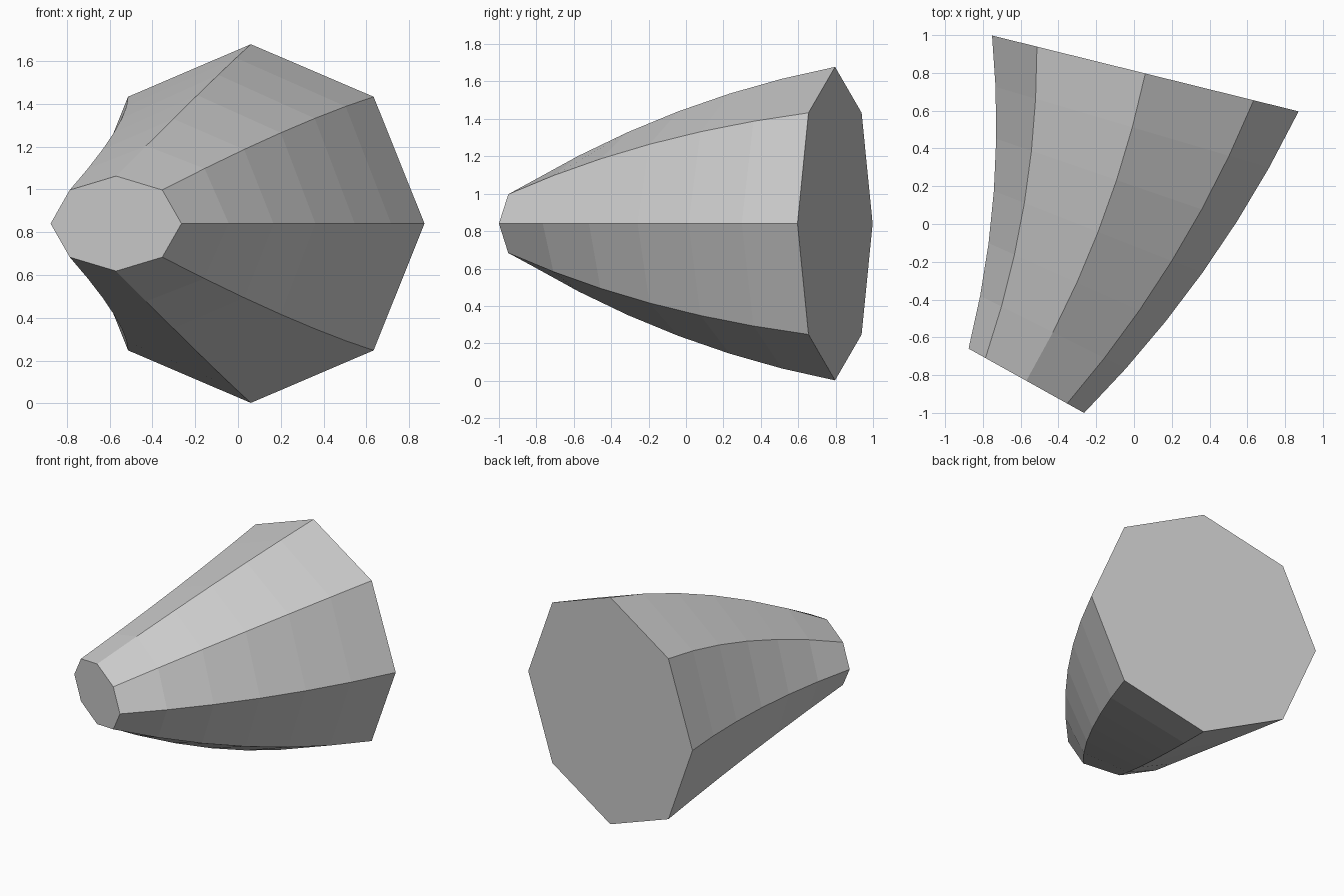
import bpy, bmesh
from math import sin, cos, radians, tau

cube = bpy.data.objects.get("Cube")
if cube:
    bpy.data.objects.remove(cube)

SIDES, SEGMENTS, MID_Z = 8, 6, 0.84


def lerp(a, b, t, bulge=0.0):
    """Blend a to b, pushed out by bulge at the middle."""
    return a + (b - a) * t + 4 * t * (1 - t) * bulge


def make_ring(bm, t):
    """Elliptical cross-section at t along the bent path."""
    cx = lerp(-0.57, 0.06, t, 0.065)
    cy = lerp(-0.83, 0.797, t, -0.025)
    turn = radians(lerp(29.1, 13.9, t))
    wide = lerp(0.35, 0.836, t)
    tall = lerp(0.222, 0.838, t, 0.07)
    ring = []
    for i in range(SIDES):
        a = tau * i / SIDES
        u = wide * cos(a)
        ring.append(bm.verts.new((cx + u * cos(turn), cy - u * sin(turn), MID_Z + tall * sin(a))))
    return ring


# Plain grey
grey = bpy.data.materials.new("grey")
grey.use_nodes = True
colour = (0.6, 0.6, 0.6, 1)
grey.diffuse_color = colour
grey.node_tree.nodes["Principled BSDF"].inputs["Base Color"].default_value = colour

# Bent, tapering eight-sided body with closed ends
bm = bmesh.new()
rings = [make_ring(bm, s / SEGMENTS) for s in range(SEGMENTS + 1)]
for near, far in zip(rings, rings[1:]):
    for i in range(SIDES):
        j = (i + 1) % SIDES
        bm.faces.new((near[i], near[j], far[j], far[i]))
bm.faces.new(rings[0])
bm.faces.new(rings[-1])
bmesh.ops.recalc_face_normals(bm, faces=bm.faces)

mesh = bpy.data.meshes.new("tapered_body")
bm.to_mesh(mesh)
bm.free()
mesh.materials.append(grey)
body = bpy.data.objects.new("tapered_body", mesh)
bpy.context.collection.objects.link(body)
